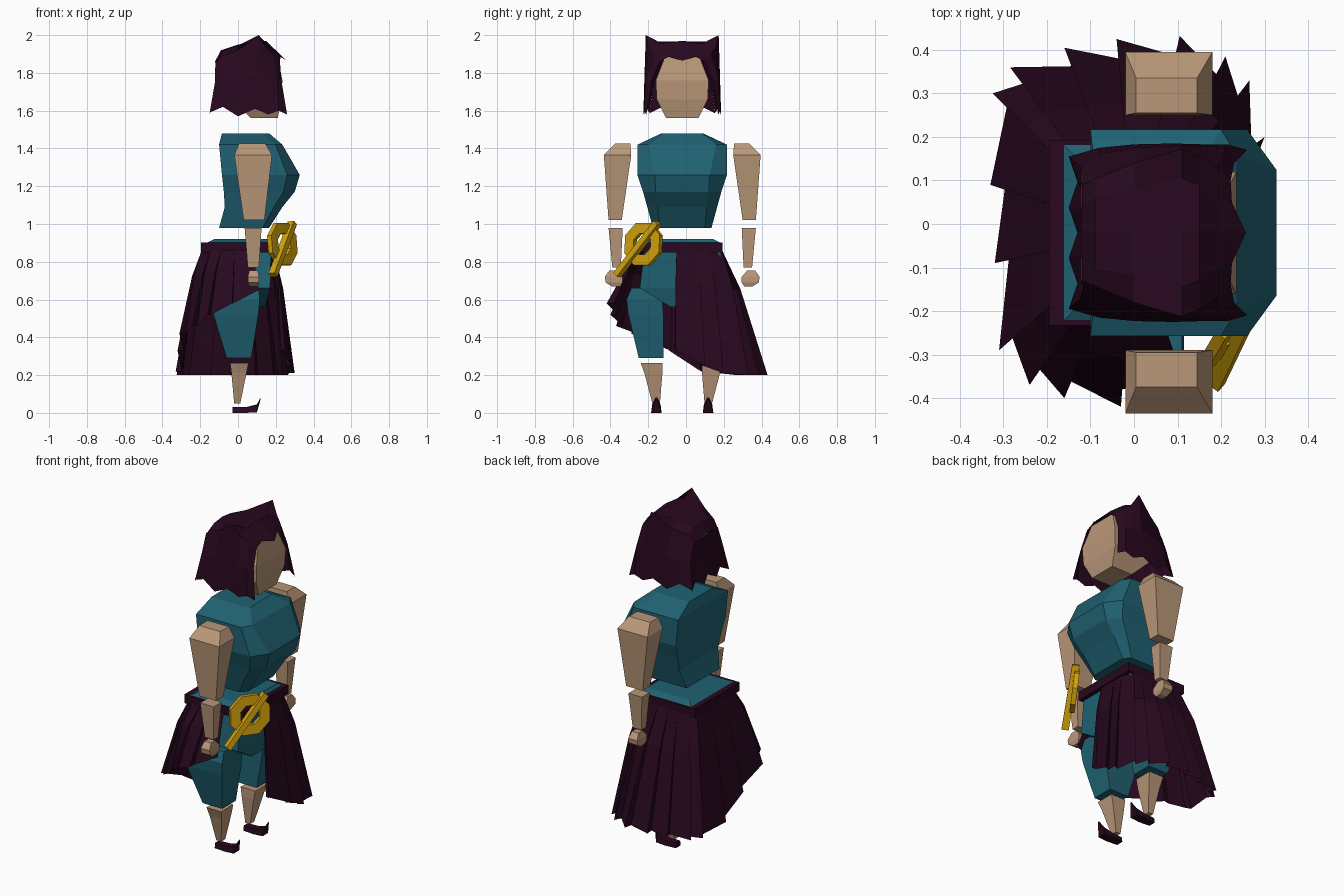
import bpy, bmesh, math
from mathutils import Vector, Matrix

if "Cube" in bpy.data.objects:
    bpy.data.objects.remove(bpy.data.objects["Cube"])

MID = -0.02  # y of the symmetry plane; the figure faces +x


def material(name, rgb):
    m = bpy.data.materials.new(name)
    m.use_nodes = True
    m.diffuse_color = (*rgb, 1)
    bsdf = m.node_tree.nodes["Principled BSDF"]
    bsdf.inputs["Base Color"].default_value = (*rgb, 1)
    bsdf.inputs["Roughness"].default_value = 0.9
    return m


skin = material("skin", (0.49, 0.31, 0.19))
teal = material("teal cloth", (0.014, 0.12, 0.168))
plum = material("dark plum", (0.021, 0.0025, 0.013))
gold = material("gold", (0.64, 0.36, 0.003))


def build(name, verts, faces, mat, closed=True):
    me = bpy.data.meshes.new(name)
    me.from_pydata([tuple(v) for v in verts], [], faces)
    bm = bmesh.new()
    bm.from_mesh(me)
    bmesh.ops.remove_doubles(bm, verts=bm.verts, dist=0.0005)
    if closed:
        bmesh.ops.recalc_face_normals(bm, faces=bm.faces)
    bm.to_mesh(me)
    bm.free()
    me.materials.append(mat)
    ob = bpy.data.objects.new(name, me)
    bpy.context.collection.objects.link(ob)
    return ob


def loft(name, rings, mat):
    """Skin equal-length rings of points and cap both ends."""
    n = len(rings[0])
    faces = [list(range(n)), list(range((len(rings) - 1) * n, len(rings) * n))]
    for r in range(len(rings) - 1):
        for i in range(n):
            a, b = r * n + i, r * n + (i + 1) % n
            faces.append([a, b, b + n, a + n])
    return build(name, sum(rings, []), faces, mat)


def box_ring(z, x0, x1, y0, y1):
    return [(x0, y0, z), (x1, y0, z), (x1, y1, z), (x0, y1, z)]


def centred(z, x0, x1, h):
    return box_ring(z, x0, x1, MID - h, MID + h)


def flip(rings):
    return [[(x, 2 * MID - y, z) for x, y, z in r] for r in rings]


def pair(name, rings, mat):
    loft("right_" + name, rings, mat)
    loft("left_" + name, flip(rings), mat)


def sheet(name, rows, mat):
    n = len(rows[0])
    faces = [[r * n + i, r * n + i + 1, (r + 1) * n + i + 1, (r + 1) * n + i]
             for r in range(len(rows) - 1) for i in range(n - 1)]
    return build(name, sum(rows, []), faces, mat, False)


# Torso with chamfered chest: z, back x, chamfer x, front x, half width, front half width
torso = [
    (1.48, -.085, .12, .165, .11, .10),
    (1.42, -.10, .20, .235, .237, .18),
    (1.26, -.085, .26, .327, .237, .145),
    (1.17, -.075, .24, .30, .207, .14),
    (1.09, -.07, .19, .235, .185, .13),
    (0.98, -.10, .13, .165, .155, .12),
]
loft("torso", [[(a, MID - h, z), (b, MID - h, z), (c, MID - f, z),
                (c, MID + f, z), (b, MID + h, z), (a, MID + h, z)]
               for z, a, b, c, h, f in torso], teal)

# Hips and belt
loft("hips", [centred(.92, -.125, .16, .165), centred(.9, -.165, .175, .205),
              centred(.86, -.165, .175, .2), centred(.66, -.12, .17, .225),
              centred(.56, -.05, .145, .06)], teal)
loft("belt", [centred(.902, -.195, .2, .213), centred(.85, -.195, .2, .213)], plum)

# Head
loft("head", [centred(1.56, .07, .21, .085), centred(1.66, -.03, .23, .135),
              centred(1.76, -.05, .235, .14), centred(1.89, .0, .21, .09)], skin)

# Arms
pair("upper_arm", [box_ring(1.425, .005, .145, -.375, -.295),
                   box_ring(1.365, -.02, .18, -.435, -.29),
                   box_ring(1.02, .03, .14, -.41, -.34)], skin)
pair("forearm", [box_ring(.98, .035, .125, -.41, -.335),
                 box_ring(.77, .052, .11, -.39, -.345)], skin)
pair("hand", [box_ring(.755, .06, .105, -.405, -.365),
              box_ring(.72, .052, .112, -.43, -.335),
              box_ring(.69, .052, .112, -.425, -.335),
              box_ring(.668, .06, .105, -.39, -.35)], skin)

# Legs
pair("thigh", [box_ring(.66, -.07, .11, -.29, -.14),
               box_ring(.6, -.115, .115, -.315, -.125),
               box_ring(.52, -.13, .108, -.305, -.12),
               box_ring(.29, -.06, .07, -.25, -.12)], teal)
pair("shin", [box_ring(.265, -.042, .056, -.24, -.125),
              box_ring(.21, -.035, .045, -.22, -.125),
              box_ring(.05, -.02, .012, -.178, -.138)], skin)

# Slippers with curled toes: bottom and top of each station along x
slipper = [(-.03, 0, .03, .022), (.04, 0, .03, .028),
           (.1, .003, .045, .026), (.12, .072, .082, .005)]
pair("slipper", [[(x, -.157 - h, lo), (x, -.157 + h, lo),
                  (x, -.157 + h * .85, hi), (x, -.157 - h * .85, hi)]
                 for x, lo, hi, h in slipper], plum)

# Hair shell, front to back; each station runs hem, side, ridge, inner, crown
stations = [
    [(.26, .19, 1.58), (.23, .16, 1.76), (.222, .12, 1.86), (.225, .07, 1.885), (.257, 0, 1.865)],
    [(.215, .203, 1.6), (.208, .195, 1.76), (.19, .15, 1.9), (.19, .08, 1.915), (.2, 0, 1.92)],
    [(.16, .203, 1.58), (.16, .2, 1.76), (.15, .175, 1.93), (.15, .11, 1.955), (.15, 0, 1.968)],
    [(.09, .205, 1.61), (.1, .2, 1.78), (.11, .193, 2.0), (.11, .125, 1.965), (.11, 0, 1.968)],
    [(.0, .203, 1.57), (.0, .195, 1.76), (.0, .16, 1.92), (.0, .1, 1.945), (.0, 0, 1.95)],
    [(-.08, .195, 1.62), (-.08, .18, 1.75), (-.085, .125, 1.89), (-.09, .08, 1.91), (-.09, 0, 1.92)],
    [(-.15, .175, 1.59), (-.122, .15, 1.75), (-.12, .11, 1.85), (-.12, .06, 1.855), (-.122, 0, 1.86)],
]
rows = []
for st in stations:
    half = [(x, MID + h, z) for x, h, z in st]
    rows.append(half + [(x, 2 * MID - y, z) for x, y, z in reversed(half[:-1])])
sheet("hair", rows, plum)

# Back of the hair with a jagged hem
back = [[], [], []]
for i in range(7):
    t = i / 3 - 1
    notch = i % 2
    back[0].append((-.121, MID + .11 * t, 1.855))
    back[1].append((-.122, MID + .15 * t, 1.75))
    back[2].append((-.15 + .02 * notch, MID + .175 * t, 1.585 + .03 * notch))
sheet("hair_back", back, plum)

# Pleated skirt, open at the right front, hem rising on the right side
hem = [(.25, -.06, .33), (.285, .1, .25), (.3, .2, .21), (.265, .33, .2),
       (.21, .385, .2), (.105, .432, .2), (-.04, .425, .2), (-.16, .405, .2),
       (-.285, .36, .2), (-.325, .3, .2), (-.33, .09, .22), (-.32, -.09, .33),
       (-.31, -.29, .42), (-.24, -.37, .46), (-.16, -.40, .52),
       (-.03, -.42, .58), (.11, -.35, .65)]


def pleat(point, depth):
    """Column of points from the waist to the hem."""
    x, y, z = point
    y -= MID
    k = min(.188 / max(abs(x), .001), .207 / max(abs(y), .001))
    top = Vector((x * k, y * k + MID, .87))
    low = Vector((x * depth, y * depth + MID, z))
    mid = top.lerp(low, .32) + Vector((x, y, 0)) * .05
    return [top, mid, low]


for i in range(len(hem) - 1):
    a, b = Vector(hem[i]), Vector(hem[i + 1])
    sheet("skirt_pleat_%02d" % (i + 1),
          [pleat(a, 1), pleat(a, .9), pleat(b, 1)], plum)

# Gold octagonal ring with a crossing bar at the right hip
normal = Vector((.8, -.58, .1)).normalized()
side = Vector((0, 0, 1)).cross(normal).normalized()
up = normal.cross(side)
frame = Matrix((side, up, normal)).transposed()
centre = Vector((.235, -.225, .893))
verts, faces = [], []
for i in range(8):
    a = math.radians(22.5 + 45 * i)
    for r, d in ((.122, -.014), (.122, .014), (.06, .014), (.06, -.014)):
        verts.append(centre + frame @ Vector((r * math.cos(a), r * math.sin(a), d)))
    for j in range(4):
        k = (j + 1) % 4
        n = (i + 1) % 8 * 4
        faces.append([i * 4 + j, i * 4 + k, n + k, n + j])
build("hip_ring", verts, faces, gold)

low, high = Vector((.185, -.365, .73)), Vector((.288, -.15, 1.005))
along = (high - low).normalized()
across = along.cross(normal).normalized() * .016
thick = normal * .02
loft("ring_bar", [[e + across + thick, e - across + thick,
                   e - across - thick, e + across - thick] for e in (low, high)], gold)
